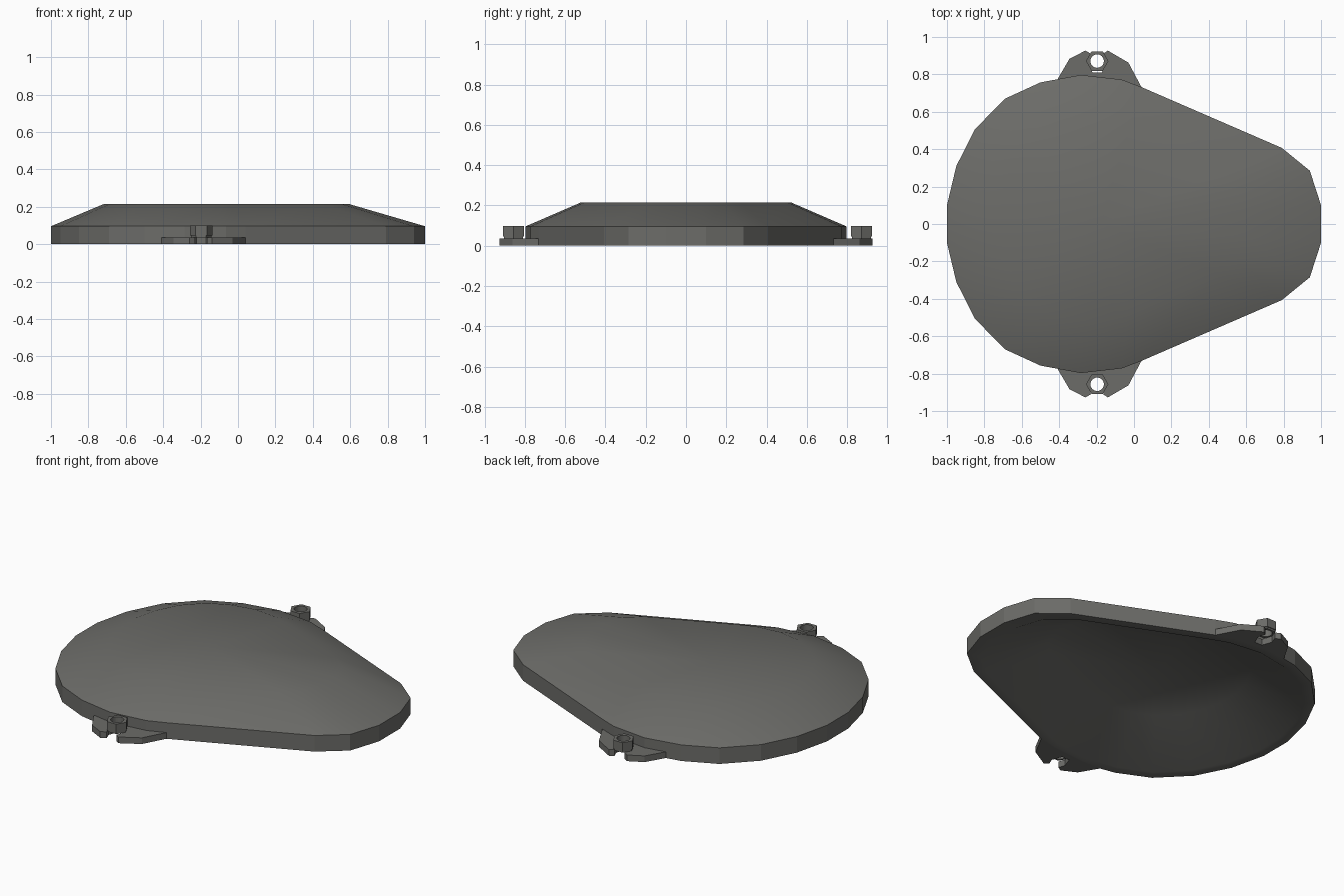
import bpy, bmesh, math

if "Cube" in bpy.data.objects:
    bpy.data.objects.remove(bpy.data.objects["Cube"])

grey = bpy.data.materials.new("dark warm grey")
grey.diffuse_color = (0.15, 0.15, 0.14, 1)
grey.use_nodes = True
grey.node_tree.nodes["Principled BSDF"].inputs["Base Color"].default_value = grey.diffuse_color


def finish(bm, name):
    bmesh.ops.recalc_face_normals(bm, faces=bm.faces)
    mesh = bpy.data.meshes.new(name)
    bm.to_mesh(mesh)
    bm.free()
    mesh.materials.append(grey)
    ob = bpy.data.objects.new(name, mesh)
    bpy.context.collection.objects.link(ob)
    return ob


def bridge(bm, a, b, smooth=False):
    n = len(a)
    for i in range(n):
        j = (i + 1) % n
        bm.faces.new((a[i], a[j], b[j], b[i])).smooth = smooth


def cap(bm, ring, z):
    # fan around a centre point, so the smooth dome shades evenly
    c = bm.verts.new((-0.18, 0, z))
    for i in range(len(ring)):
        bm.faces.new((ring[i], ring[(i + 1) % len(ring)], c)).smooth = True


# Cover shell: rounded teardrop outline, upright rim, sloped dome, hollow below
half = [(1, 0.1), (0.94, 0.285), (0.79, 0.407), (0.04, 0.732), (-0.065, 0.772),
        (-0.285, 0.797), (-0.5, 0.757), (-0.69, 0.67), (-0.85, 0.507),
        (-0.95, 0.31), (-1, 0.1)]
outline = half + [(x, -y) for x, y in reversed(half)]
bm = bmesh.new()


def ring(scale, z):
    return [bm.verts.new((-0.18 + (x + 0.18) * scale, y * scale, z)) for x, y in outline]


foot, rim, crown = ring(1, 0), ring(1, 0.096), ring(0.655, 0.215)
in_foot, in_crown = ring(0.93, 0), ring(0.585, 0.187)
bridge(bm, foot, rim)
bridge(bm, rim, crown, True)
cap(bm, crown, 0.215)
bridge(bm, foot, in_foot, True)
bridge(bm, in_foot, in_crown, True)
cap(bm, in_crown, 0.187)
finish(bm, "cover_shell")

# Mounting tab: flat plate with a slot open to the outside
tab = [(0.042, 0.728), (-0.03, 0.863), (-0.14, 0.927), (-0.165, 0.91), (-0.15, 0.87),
       (-0.172, 0.81), (-0.222, 0.81), (-0.244, 0.87), (-0.23, 0.91), (-0.26, 0.927),
       (-0.345, 0.883), (-0.41, 0.772), (-0.285, 0.775), (-0.07, 0.755)]


def make_tab(side, name):
    bm = bmesh.new()
    low = [bm.verts.new((x, y * side, 0)) for x, y in tab]
    top = [bm.verts.new((x, y * side, 0.037)) for x, y in tab]
    bridge(bm, low, top)
    bm.faces.new(low)
    bm.faces.new(top)
    finish(bm, name)


# Hollow hexagonal nut resting over the slot, with a round hole through it
def make_nut(y, name):
    bm = bmesh.new()
    n = 24

    def loop(r, z, sides):
        step = 2 * math.pi / sides
        out = []
        for i in range(n):
            a = 2 * math.pi * i / n
            d = r * math.cos(step / 2) / math.cos(a % step - step / 2)
            out.append(bm.verts.new((-0.197 + d * math.cos(a), y + d * math.sin(a), z)))
        return out

    loops = [loop(0.054, 0.037, 6), loop(0.054, 0.047, 6), loop(0.06, 0.047, 6),
             loop(0.06, 0.099, 6), loop(0.036, 0.099, n), loop(0.036, 0.037, n)]
    for i in range(len(loops)):
        bridge(bm, loops[i], loops[(i + 1) % len(loops)])
    finish(bm, name)


make_tab(1, "back_mounting_tab")
make_tab(-1, "front_mounting_tab")
make_nut(0.871, "back_hex_nut")
make_nut(-0.857, "front_hex_nut")
